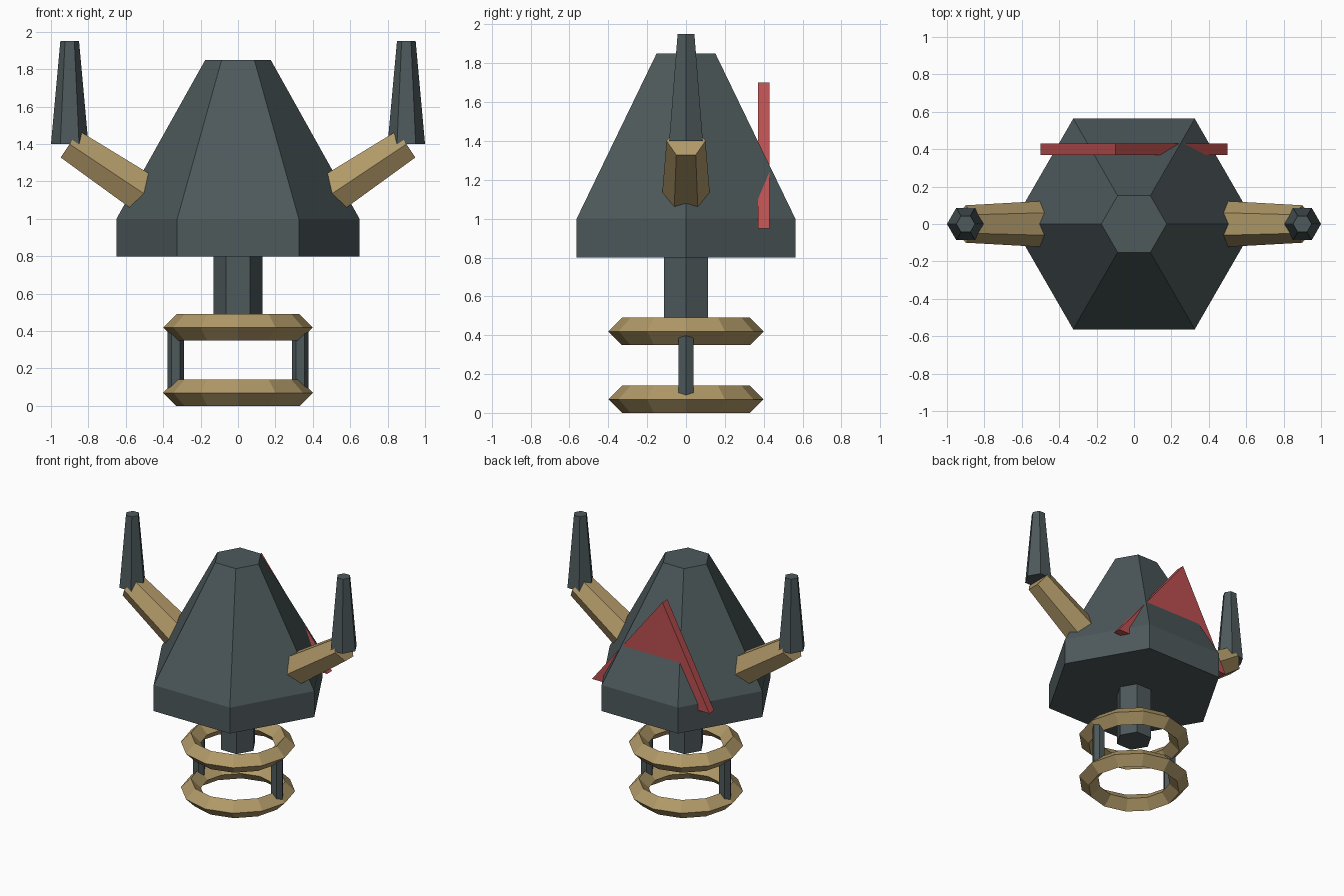
import bpy, bmesh
from math import cos, sin, pi
from mathutils import Vector

if "Cube" in bpy.data.objects:
    bpy.data.objects.remove(bpy.data.objects["Cube"])


def material(name, rgb):
    m = bpy.data.materials.new(name)
    m.diffuse_color = (*rgb, 1)
    m.use_nodes = True
    m.node_tree.nodes["Principled BSDF"].inputs["Base Color"].default_value = m.diffuse_color
    return m


slate = material("slate", (0.075, 0.1, 0.105))
bronze = material("bronze", (0.44, 0.32, 0.14))
red = material("red", (0.5, 0.08, 0.08))


def finish(name, bm, mat):
    bmesh.ops.recalc_face_normals(bm, faces=bm.faces)
    me = bpy.data.meshes.new(name)
    bm.to_mesh(me)
    bm.free()
    me.materials.append(mat)
    ob = bpy.data.objects.new(name, me)
    bpy.context.collection.objects.link(ob)
    return ob


def loft(name, stations, mat, corner_axis=(1, 0, 0), n=6):
    """Capped n-sided solid through (point, radius) stations on a straight axis."""
    bm = bmesh.new()
    u = Vector(corner_axis)
    axis = Vector(stations[-1][0]) - Vector(stations[0][0])
    v = axis.normalized().cross(u)
    rings = [[bm.verts.new(Vector(p) + r * (u * cos(2 * pi * i / n) + v * sin(2 * pi * i / n)))
              for i in range(n)] for p, r in stations]
    for a, b in zip(rings, rings[1:]):
        for i in range(n):
            j = (i + 1) % n
            bm.faces.new((a[i], a[j], b[j], b[i]))
    bm.faces.new(rings[0])
    bm.faces.new(rings[-1])
    return finish(name, bm, mat)


# Body and stem
loft("body", [((0, 0, 0.8), 0.65), ((0, 0, 1.0), 0.65), ((0, 0, 1.85), 0.175)], slate)
loft("stem", [((0, 0, 0.4), 0.13), ((0, 0, 0.85), 0.13)], slate)

# Two diamond-section rings
for label, z in (("lower", 0.07), ("upper", 0.42)):
    bpy.ops.mesh.primitive_torus_add(major_segments=12, minor_segments=4, major_radius=0.33,
                                     minor_radius=0.07, location=(0, 0, z))
    ring = bpy.context.object
    ring.name = label + "_ring"
    ring.data.materials.append(bronze)

# Mirrored posts, arms and horns
for side, s in (("left", -1), ("right", 1)):
    loft(side + "_post", [((s * 0.333, 0, 0.07), 0.045), ((s * 0.333, 0, 0.42), 0.045)], slate)
    loft(side + "_arm", [((s * 0.45, 0, 1.1), 0.125), ((s * 0.9, 0, 1.4), 0.1)], bronze, (0, 1, 0))
    loft(side + "_horn", [((s * 0.9, 0, 1.4), 0.1), ((s * 0.9, 0, 1.95), 0.05)], slate)

# Triangular back fin
bm = bmesh.new()
face = bm.faces.new([bm.verts.new((x, 0.37, z)) for x, z in ((-0.5, 0.95), (0.5, 0.95), (-0.1, 1.7))])
ext = bmesh.ops.extrude_face_region(bm, geom=[face], use_keep_orig=True)
bmesh.ops.translate(bm, vec=(0, 0.06, 0), verts=[g for g in ext["geom"] if isinstance(g, bmesh.types.BMVert)])
finish("back_fin", bm, red)
